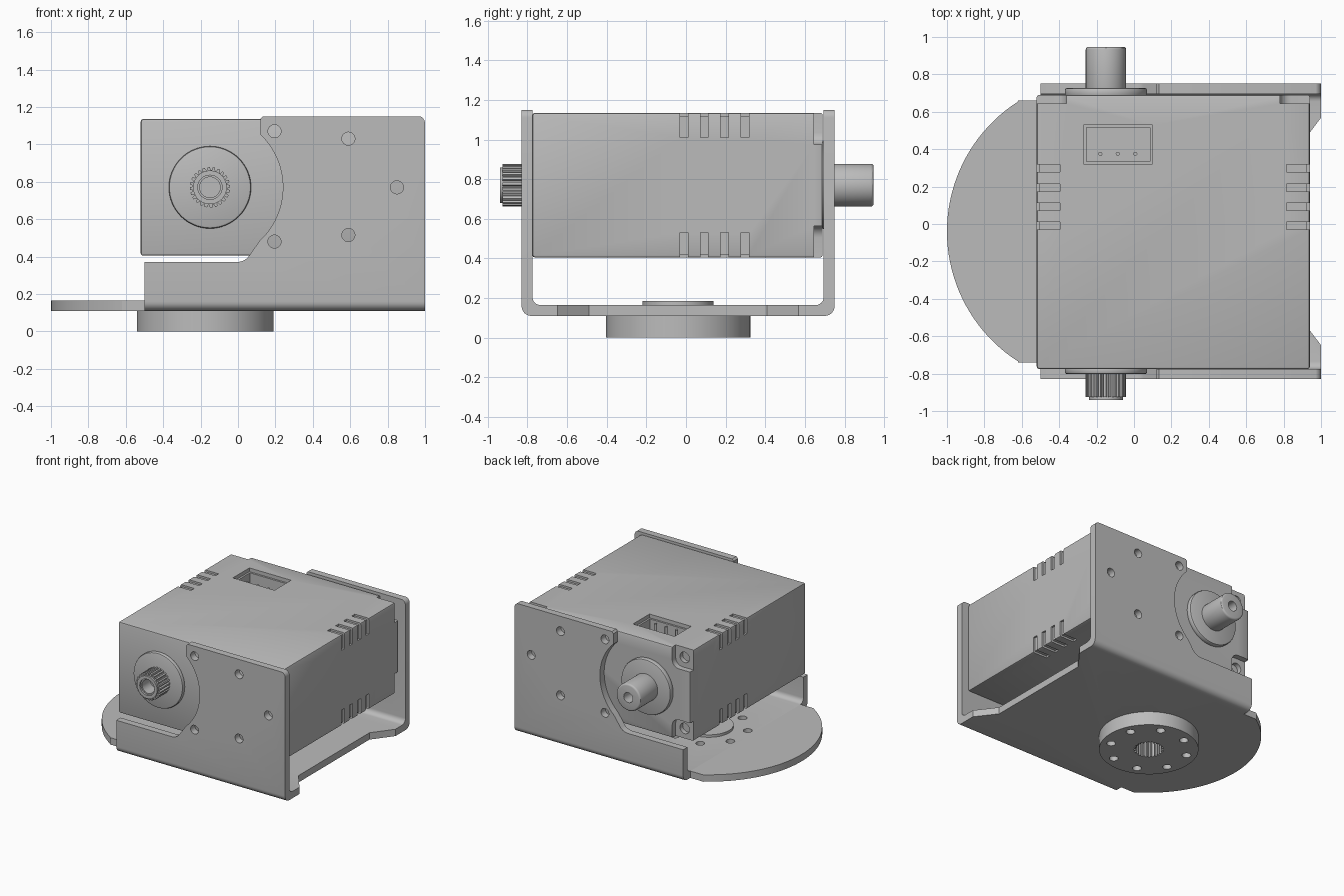
import bpy, bmesh, math
from mathutils import Vector

if "Cube" in bpy.data.objects:
    bpy.data.objects.remove(bpy.data.objects["Cube"], do_unlink=True)

grey = bpy.data.materials.new("plain grey")
grey.use_nodes = True
COLOUR = (0.5, 0.5, 0.5, 1)
grey.diffuse_color = COLOUR
grey.node_tree.nodes["Principled BSDF"].inputs["Base Color"].default_value = COLOUR


def arc(cx, cy, r, a0, a1, n=12):
    return [(cx + r * math.cos(math.radians(a0 + (a1 - a0) * i / n)),
             cy + r * math.sin(math.radians(a0 + (a1 - a0) * i / n))) for i in range(n + 1)]


def circle(cx, cy, r, n=32):
    return arc(cx, cy, r, 0, 360, n)[:-1]


def rect(a0, b0, a1, b1):
    return [(a0, b0), (a1, b0), (a1, b1), (a0, b1)]


def prism(name, pts, axis, lo, hi):
    """Extrude a 2D outline along an axis."""
    place = {"x": lambda p, h: (h, p[0], p[1]), "y": lambda p, h: (p[0], h, p[1]),
             "z": lambda p, h: (p[0], p[1], h)}[axis]
    bm = bmesh.new()
    face = bm.faces.new([bm.verts.new(place(p, lo)) for p in pts])
    out = bmesh.ops.extrude_face_region(bm, geom=[face])
    move = Vector(place((0, 0), hi - lo))
    bmesh.ops.translate(bm, vec=move, verts=[v for v in out["geom"] if isinstance(v, bmesh.types.BMVert)])
    bmesh.ops.recalc_face_normals(bm, faces=bm.faces)
    mesh = bpy.data.meshes.new(name)
    bm.to_mesh(mesh)
    bm.free()
    mesh.materials.append(grey)
    ob = bpy.data.objects.new(name, mesh)
    bpy.context.collection.objects.link(ob)
    return ob


def apply(ob, mod):
    bpy.context.view_layer.objects.active = ob
    bpy.ops.object.modifier_apply(modifier=mod.name)


def combine(ob, other, operation="DIFFERENCE"):
    mod = ob.modifiers.new("cut", "BOOLEAN")
    mod.operation, mod.object, mod.solver = operation, other, "EXACT"
    apply(ob, mod)
    bpy.data.objects.remove(other, do_unlink=True)


def cut(ob, pts, axis, lo, hi):
    combine(ob, prism("cutter", pts, axis, lo, hi))


def bevel(ob, width, segments=2):
    mod = ob.modifiers.new("bevel", "BEVEL")
    mod.width, mod.segments, mod.limit_method = width, segments, "ANGLE"
    mod.angle_limit = math.radians(50)
    apply(ob, mod)


def smooth(ob):
    bpy.ops.object.select_all(action="DESELECT")
    ob.select_set(True)
    bpy.context.view_layer.objects.active = ob
    bpy.ops.object.shade_smooth_by_angle(angle=math.radians(30))


MID = -0.04               # centre line of the bracket
SX, SZ = -0.15, 0.77      # output shaft axis
HX = -0.175               # horn axis
parts = []

# U-shaped bracket: bent sheet, trimmed to the side plate outline
outer, inner = 0.79, 0.735
sheet = (arc(MID + outer - .05, .16, .05, 0, -90, 6) + arc(MID - outer + .05, .16, .05, -90, -180, 6)
         + [(MID - outer, 1.15), (MID - inner, 1.15)]
         + arc(MID - inner + .04, .205, .04, 180, 270, 6) + arc(MID + inner - .04, .205, .04, -90, 0, 6)
         + [(MID + inner, 1.15), (MID + outer, 1.15)])
bracket = prism("bracket", sheet, "x", -0.5, 1.1)
outline = ([(-0.5 - .01, 0), (-0.5 - .01, .37)] + arc(-0.01, .46, .09, -90, -45, 6)
           + arc(SX, SZ, .39, -47, 46, 28) + [(.12, 1.135), (.135, 1.152)]
           + arc(.96, 1.112, .04, 90, 0, 6) + [(1, 0)])
combine(bracket, prism("trim", outline, "y", -1, 1), "INTERSECT")
cut(bracket, [(1.1, .74 + MID), (.88, .45 + MID), (.88, MID - .45), (1.1, MID - .74)], "z", 0, .19)
for x, z in [(.195, 1.07), (.59, 1.03), (.85, .77), (.59, .515), (.195, .48)]:
    cut(bracket, circle(x, z, .035, 24), "y", -1, 1)

# Rounded tongue of the bracket floor
tongue_pts = ([(-.45, MID + .70), (-.62, MID + .70)] + arc(HX, MID, .825, 122.6, 237.4, 40)
              + [(-.62, MID - .70), (-.45, MID - .70)])
tongue = prism("bracket_tongue", tongue_pts, "z", .11, .165)
combine(bracket, tongue, "UNION")

# Mounting horn under the floor, with its hub and ring of holes
horn = prism("mounting_horn", circle(HX, MID, .365, 64), "z", 0, .11)
cut(bracket, circle(HX, MID, .18, 48), "z", 0, .3)
hub = prism("horn_hub", circle(HX, MID, .18, 48), "z", .1, .185)
combine(horn, hub, "UNION")
for x, y in arc(HX, MID, .29, 22.5, 337.5, 7):
    for ob in (bracket, horn):
        cut(ob, circle(x, y, .033, 20), "z", -.1, .3)


def spline(cx, cy, r, depth, teeth=24):
    pts = []
    for i in range(teeth):
        for f, rr in ((0, r), (.45, r), (.6, r - depth), (.85, r - depth)):
            a = 2 * math.pi * (i + f) / teeth
            pts.append((cx + rr * math.cos(a), cy + rr * math.sin(a)))
    return pts


cut(horn, spline(HX, MID, .11, .013), "z", -.1, .15)
parts += [bracket, horn]

# Motor housing
X0, X1, Y0, Y1, Z0, Z1 = -0.52, 0.94, -0.775, 0.69, 0.405, 1.135
housing = prism("motor_housing", rect(X0, Z0, X1, Z1), "y", Y0, Y1)
bevel(housing, .012)

# Screw pockets in the four back corners
for cx, sx in ((X0, 1), (X1, -1)):
    for cz, sz in ((Z0, 1), (Z1, -1)):
        pocket = ([(-.1, -.1), (.16, -.1)] + arc(.10, .10, .06, 0, 90, 6) + [(-.1, .16)])
        cut(housing, [(cx + sx * a, cz + sz * b) for a, b in pocket], "y", .645, .8)
        cut(housing, circle(cx + sx * .08, cz + sz * .08, .042, 24), "y", .61, .8)

# Cooling slots wrapping the four long edges
D = .015
for y in (-.01, .092, .195, .298):
    for cx, sx in ((X0, 1), (X1, -1)):
        for cz, sz in ((Z0, 1), (Z1, -1)):
            ell = [(-.05, -.05), (.125, -.05), (.125, D), (D, D), (D, .125), (-.05, .125)]
            cut(housing, [(cx + sx * a, cz + sz * b) for a, b in ell], "y", y - .02, y + .02)

# Connector socket with three pins
cut(housing, rect(-.27, .32, .10, .53), "z", Z1 - .03, Z1 + .1)
cut(housing, rect(-.255, .335, .085, .515), "z", Z1 - .12, Z1 + .1)
for i, x in enumerate((-.18, -.087, .007)):
    parts.append(prism("connector_pin_%d" % (i + 1), circle(x, .375, .011, 12), "z", Z1 - .13, Z1 - .03))
parts.append(housing)

# Front collar and splined output shaft
collar = prism("front_collar", circle(SX, SZ, .22, 64), "y", -.803, -.76)
bevel(collar, .012)
shaft = prism("splined_shaft", spline(SX, SZ, .108, .014), "y", -.925, -.79)
tip = prism("shaft_tip", circle(SX, SZ, .09, 48), "y", -.94, -.8)
combine(shaft, tip, "UNION")
cut(shaft, circle(SX, SZ, .055), "y", -1, -.82)
cut(shaft, circle(SX, SZ, .065), "y", -1, -.925)

# Back collar and plain idler shaft
back_collar = prism("back_collar", circle(SX, SZ, .22, 64), "y", .68, .727)
bevel(back_collar, .012)
idler = prism("idler_shaft", circle(SX, SZ, .108, 48), "y", .71, .947)
bevel(idler, .014, 3)
cut(idler, circle(SX, SZ, .04), "y", .8, 1)
parts += [collar, shaft, back_collar, idler]

for part in parts:
    smooth(part)
